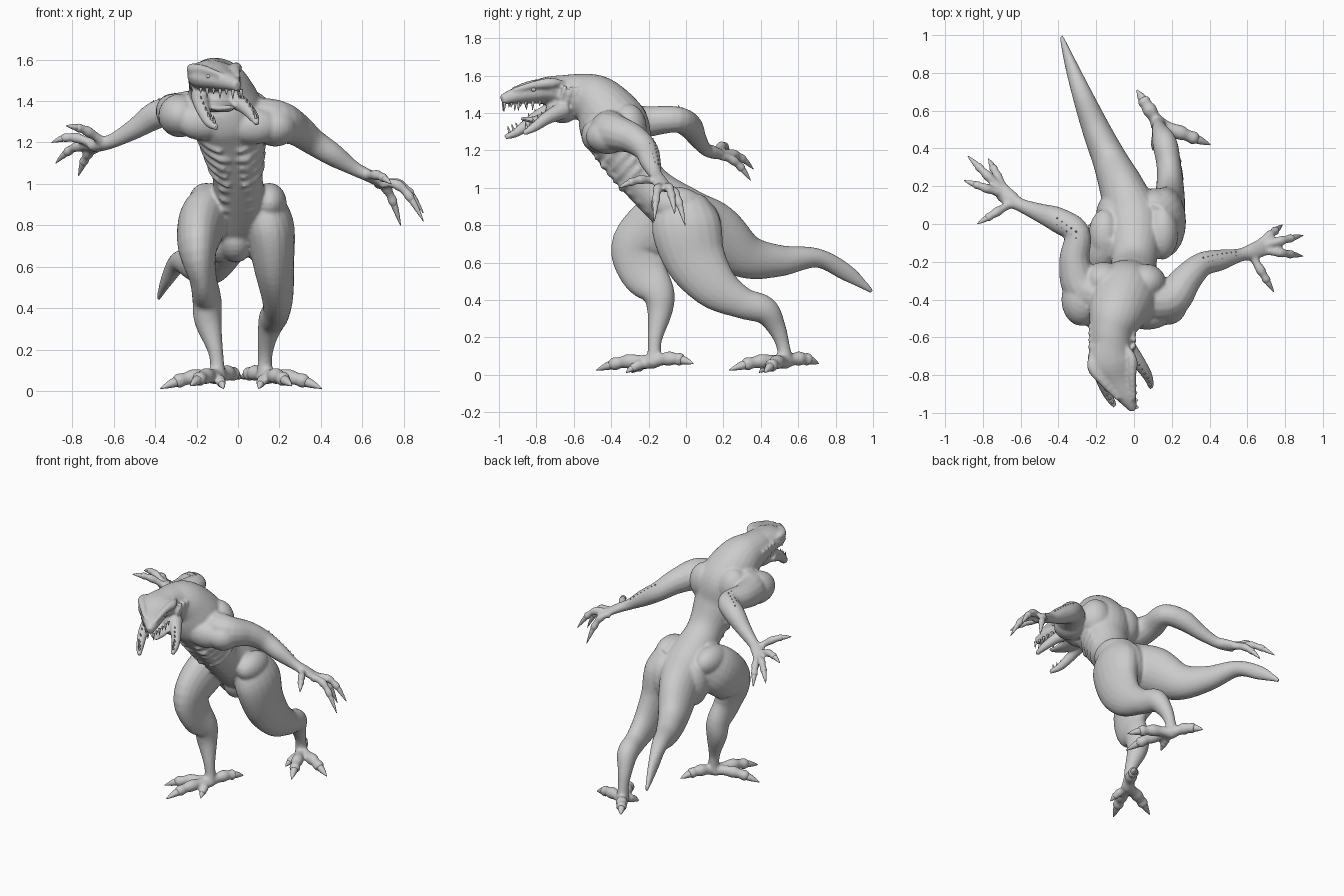
import bpy, bmesh, math
from mathutils import Vector, Matrix

X, Z = Vector((1, 0, 0)), Vector((0, 0, 1))


def loft(bm, st, ref=Z, n=5, sides=14):
    """Smooth tube through stations (x, y, z, radius along ref, other radius)."""
    st = [list(s) + [s[3]] * (5 - len(s)) for s in st]
    pts = []
    for i in range(len(st) - 1):
        a, b, c, d = (st[max(i - 1, 0)], st[i], st[i + 1], st[min(i + 2, len(st) - 1)])
        for k in range(n):
            t = k / n
            pts.append([0.5 * (2 * q + (r - p) * t + (2 * p - 5 * q + 4 * r - s) * t * t
                               + (3 * q - p - 3 * r + s) * t ** 3) for p, q, r, s in zip(a, b, c, d)])
    pts.append(st[-1])
    rings = []
    for i, p in enumerate(pts):
        tan = (Vector(pts[min(i + 1, len(pts) - 1)][:3]) - Vector(pts[max(i - 1, 0)][:3])).normalized()
        u = (ref - tan * ref.dot(tan)).normalized()
        v = tan.cross(u)
        ring = []
        for k in range(sides):
            a = 2 * math.pi * k / sides
            ring.append(bm.verts.new(Vector(p[:3]) + u * max(p[3], .001) * math.cos(a)
                                     + v * max(p[4], .001) * math.sin(a)))
        rings.append(ring)
    for r, s in zip(rings, rings[1:]):
        for k in range(sides):
            j = (k + 1) % sides
            bm.faces.new((r[k], r[j], s[j], s[k]))
    bm.faces.new(rings[0][::-1])
    bm.faces.new(rings[-1])


def ball(bm, c, r):
    bmesh.ops.create_uvsphere(bm, u_segments=20, v_segments=12, radius=1,
                              matrix=Matrix.Translation(c) @ Matrix.Diagonal((*r, 1)))


def spike(bm, base, tip, r):
    b, t = Vector(base), Vector(tip)
    m = b.lerp(t, .55)
    ref = X if abs((t - b).normalized().z) > .8 else Z
    loft(bm, [(*b, r), (*m, r * .6), (*t, .001)], ref, 3, 8)


def digit(base, tip, r, lift):
    """Finger or toe with knuckles in the skin, and a curved claw."""
    b, t = Vector(base), Vector(tip)

    def at(s, rad):
        return (*(b.lerp(t, s) + Z * lift * math.sin(math.pi * s)), rad)
    loft(body, [at(0, r * 1.1), at(.22, r * .9), at(.42, r * 1.1), at(.56, r * .85),
                at(.68, r), at(.76, r * .6)])
    loft(claws, [at(.66, r * .7), at(.78, r * .62), at(.9, r * .36), at(1, .002)], sides=10)


def arc(c, rx, n, rn, a0, a1, r):
    """Rib-like ridge on both sides of the body, wrapped around centre c."""
    c, n = Vector(c), Vector(n).normalized()
    for s in (-1, 1):
        st = []
        for k in range(6):
            a = a0 + (a1 - a0) * k / 5
            st.append((*(c + X * s * rx * math.sin(a) + n * rn * math.cos(a) + Z * .035 * k / 5), r))
        loft(body, st, Vector((.2, .5, .8)), 3, 8)


def finish(name, bm, skin=False):
    bmesh.ops.recalc_face_normals(bm, faces=bm.faces)
    me = bpy.data.meshes.new(name)
    bm.to_mesh(me)
    bm.free()
    me.polygons.foreach_set("use_smooth", [True] * len(me.polygons))
    ob = bpy.data.objects.new(name, me)
    bpy.context.collection.objects.link(ob)
    if skin:
        m = ob.modifiers.new("fuse", 'REMESH')
        m.mode, m.voxel_size, m.use_smooth_shade = 'VOXEL', .009, True
        m = ob.modifiers.new("soften", 'SMOOTH')
        m.factor, m.iterations = .5, 6
    return ob


body, claws, teeth, spines, eyes = (bmesh.new() for _ in range(5))

# tail, torso and neck
loft(body, [(-.385, .995, .445, .01, .012), (-.34, .86, .545, .03, .045), (-.28, .70, .625, .052, .052),
            (-.20, .5, .61, .075, .085), (-.12, .32, .635, .095, .12), (-.05, .15, .76, .125, .16),
            (0, 0, .85, .155, .15), (0, -.2, 1.01, .12, .12), (-.02, -.31, 1.17, .15, .145),
            (-.05, -.38, 1.32, .18, .185), (-.09, -.47, 1.45, .155, .15),
            (-.12, -.58, 1.495, .115, .118), (-.12, -.7, 1.52, .1, .08)], X, 6, 24)

# upper head, throat and cheek crests
loft(body, [(-.13, -.64, 1.52, .10, .085), (-.125, -.74, 1.52, .12, .075), (-.085, -.83, 1.505, .085, .056),
            (-.035, -.92, 1.49, .05, .042), (-.003, -.985, 1.472, .02, .026)], X)
ball(body, (-.11, -.66, 1.42), (.095, .09, .075))
loft(body, [(-.08, -.93, 1.525, .012), (-.16, -.84, 1.55, .022), (-.22, -.76, 1.555, .028), (-.22, -.68, 1.55, .012)])
loft(body, [(.0, -.93, 1.52, .012), (-.01, -.81, 1.55, .022), (-.01, -.72, 1.56, .028), (-.04, -.65, 1.56, .012)])

# split lower jaw and tongue
jaws = [[(-.18, -.68, 1.43, .05), (-.175, -.80, 1.375, .036), (-.14, -.90, 1.30, .026), (-.10, -.965, 1.27, .014)],
        [(-.04, -.65, 1.42, .05), (.03, -.74, 1.375, .036), (.075, -.81, 1.325, .026), (.092, -.87, 1.29, .014)]]
for jaw in jaws:
    loft(body, jaw)
loft(body, [(-.11, -.68, 1.40, .04, .08), (-.07, -.80, 1.365, .02, .055), (-.03, -.88, 1.37, .01, .015)])

# teeth
for a, b in (((-.18, -.82, 1.465), (-.025, -.975, 1.455)), ((.0, -.78, 1.465), (.015, -.97, 1.455))):
    for k in range(6):
        p = Vector(a).lerp(Vector(b), k / 5)
        spike(teeth, p, p + Vector((0, -.003, -.028 - .02 * (k % 2))), .009)
for jaw in jaws:
    for a, b in zip(jaw[1:], jaw[2:]):
        for k in range(3):
            p = Vector(a[:3]).lerp(Vector(b[:3]), k / 3) + Z * .015
            spike(teeth, p, p + Vector((-.005, -.01, .035)), .008)

# eyes
for p in ((-.005, -.815, 1.525), (-.14, -.875, 1.52)):
    ball(eyes, p, (.013, .013, .011))

# chest, shoulder, hip and back muscles
for c, r in (((.07, -.48, 1.28), (.13, .08, .09)), ((-.17, -.48, 1.30), (.13, .08, .09)),
             ((.18, -.42, 1.275), (.105, .115, .095)), ((-.28, -.40, 1.33), (.105, .14, .105)),
             ((.06, -.31, 1.32), (.11, .10, .13)), ((-.16, -.30, 1.34), (.11, .10, .13)),
             ((.15, -.05, .91), (.085, .14, .095)), ((-.155, -.06, .91), (.085, .14, .095)),
             ((.11, .08, .78), (.11, .11, .16)), ((-.09, .06, .78), (.11, .11, .16)),
             ((-.01, .03, .74), (.09, .13, .12))):
    ball(body, c, r)

# belly muscles and ribs
for k in range(6):
    p = Vector((0, -.195, .88)).lerp(Vector((-.02, -.43, 1.12)), k / 5)
    for s in (-1, 1):
        ball(body, p + X * s * .042, (.045, .03, .024))
for k in range(5):
    c = Vector((-.01, -.25, 1.07)).lerp(Vector((-.04, -.35, 1.26)), k / 4)
    arc(c, .128 + .01 * k, (0, -.77, -.63), .13 + .01 * k, .25, 1.6, .016)

# throat gill ridges
for k in range(4):
    arc((-.115, -.54 - .035 * k, 1.49 + .006 * k), .118, (0, -.4, -.9), .125, .5, 1.6, .012)

# arms
arms = [[(.06, -.40, 1.31, .11), (.19, -.40, 1.30, .105), (.28, -.29, 1.265, .082), (.36, -.215, 1.205, .066),
         (.46, -.19, 1.14, .056), (.56, -.165, 1.075, .036), (.63, -.145, 1.04, .03, .045),
         (.70, -.115, 1.0, .022, .05)],
        [(-.12, -.38, 1.36, .11), (-.27, -.34, 1.34, .105), (-.315, -.2, 1.355, .083), (-.30, -.05, 1.365, .07),
         (-.40, .02, 1.33, .068), (-.50, .06, 1.265, .05), (-.60, .10, 1.21, .036), (-.65, .13, 1.195, .035, .045),
         (-.70, .17, 1.18, .03, .048)]]
for arm in arms:
    loft(body, arm)

# fingers: base, tip, arch
for base, tip, lift in (((.67, -.10, 1.0), (.785, -.005, .80), .06),
                        ((.69, -.11, 1.0), (.895, -.06, .86), .06),
                        ((.69, -.14, 1.0), (.895, -.17, .82), .07),
                        ((.62, -.16, 1.04), (.74, -.36, 1.0), .02),
                        ((-.69, .19, 1.17), (-.77, .345, 1.04), .03),
                        ((-.70, .18, 1.18), (-.88, .36, 1.10), .035),
                        ((-.70, .16, 1.19), (-.90, .23, 1.2), .03),
                        ((-.65, .11, 1.2), (-.83, .0, 1.28), .02)):
    digit(base, tip, .024, lift)

# forearm spines
for arm, out in ((arms[0], Vector((.1, .35, .9))), (arms[1], Vector((-.1, -.1, 1)))):
    for a, b in zip(arm[3:5], arm[4:6]):
        for k in range(4):
            p = Vector(a[:3]).lerp(Vector(b[:3]), k / 4)
            rad = a[3] + (b[3] - a[3]) * k / 4
            for s in (-.25, .25):
                d = (out + Vector((0, s, 0))).normalized()
                spike(spines, p + d * (rad - .014), p + d * (rad + .008), .009)

# legs: near one stretched back, far one stepping forward
loft(body, [(.10, -.02, .93, .10, .13), (.15, 0, .8, .12, .185), (.172, .05, .62, .10, .165),
            (.19, .16, .47, .078, .125), (.185, .30, .385, .065, .085), (.165, .42, .345, .066, .075),
            (.14, .485, .25, .046, .05), (.13, .52, .15, .034, .036), (.13, .53, .06, .045, .045)], X, 6, 20)
loft(body, [(-.10, -.02, .90, .10, .13), (-.17, -.12, .82, .115, .165), (-.195, -.25, .69, .095, .15),
            (-.17, -.225, .55, .066, .13), (-.15, -.15, .44, .07, .09), (-.145, -.14, .34, .066, .068),
            (-.11, -.165, .2, .038, .04), (-.10, -.17, .12, .035, .036), (-.10, -.18, .06, .045, .045)], X, 6, 20)

# toes
for ax, ay, s, back in ((.13, .53, 1, .18), (-.10, -.18, -1, .22)):
    for dx, dy, z in ((.275, -.11, .012), (.13, -.30, .025), (-.115, back, .06)):
        digit((ax, ay, .07), (ax + s * dx, ay + dy, z), .036, .022)
    digit((ax, ay - .03, .06), (ax - s * .03, ay - .14, .012), .026, .012)

finish("creature_body", body, True)
finish("claws", claws)
finish("teeth", teeth)
finish("forearm_spines", spines)
finish("eyes", eyes)
